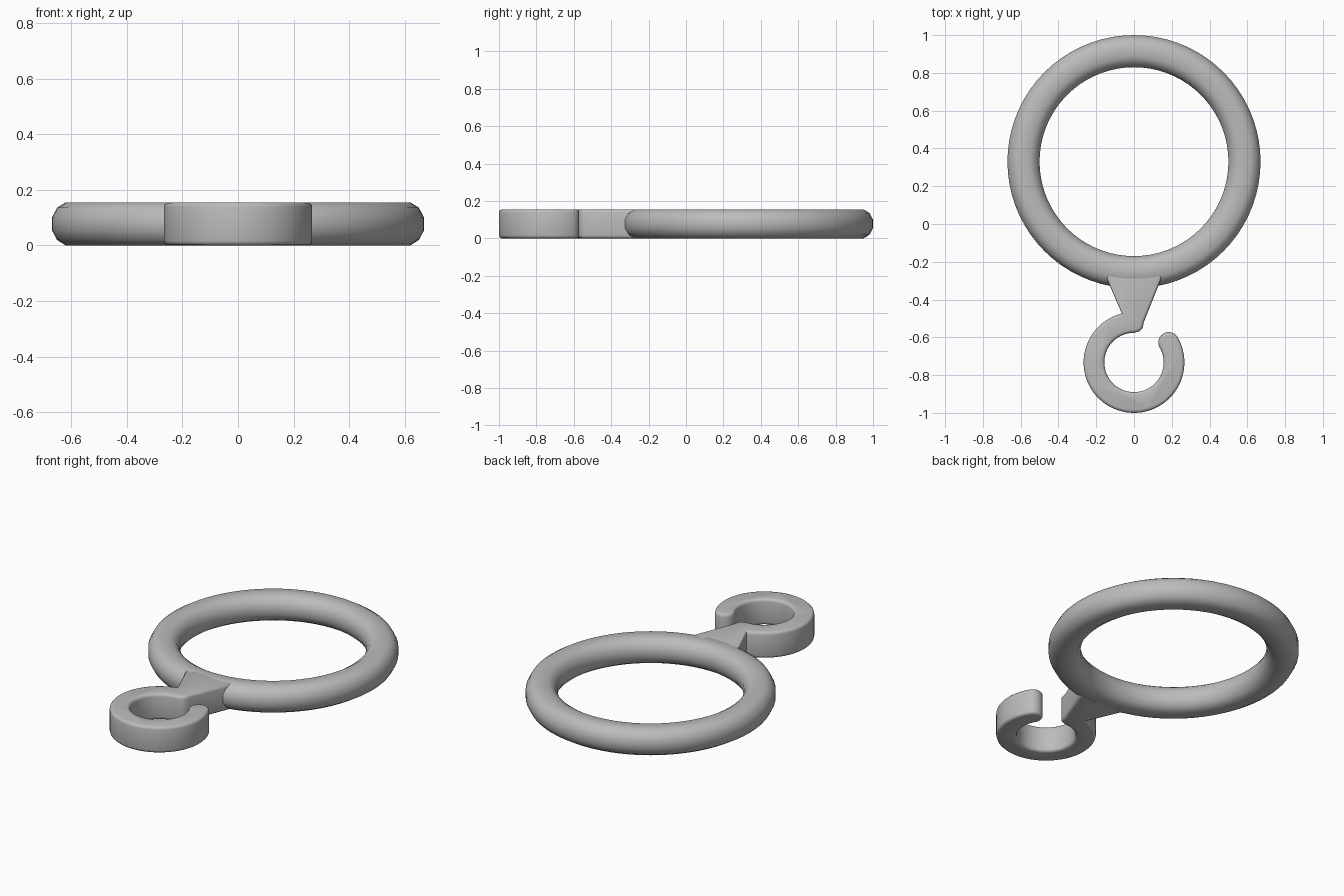
import bpy
import bmesh
from math import cos, sin, radians, pi

cube = bpy.data.objects.get("Cube")
if cube:
    bpy.data.objects.remove(cube, do_unlink=True)

HEIGHT = 0.155
MID = HEIGHT / 2

grey = bpy.data.materials.new("plain grey")
grey.use_nodes = True
COLOUR = (0.5, 0.5, 0.5, 1)
grey.diffuse_color = COLOUR
grey.node_tree.nodes["Principled BSDF"].inputs["Base Color"].default_value = COLOUR


def add_object(name, bm):
    bmesh.ops.recalc_face_normals(bm, faces=bm.faces)
    mesh = bpy.data.meshes.new(name)
    bm.to_mesh(mesh)
    bm.free()
    mesh.materials.append(grey)
    obj = bpy.data.objects.new(name, mesh)
    bpy.context.collection.objects.link(obj)
    return obj


def smooth(obj, degrees):
    bpy.ops.object.select_all(action="DESELECT")
    obj.select_set(True)
    bpy.context.view_layer.objects.active = obj
    bpy.ops.object.shade_smooth_by_angle(angle=radians(degrees))


def arc(cx, cy, radius, start, end, steps):
    angles = [radians(start + (end - start) * i / steps) for i in range(steps + 1)]
    return [(cx + radius * cos(a), cy + radius * sin(a)) for a in angles]


# Large ring: flat-topped rounded section swept around the centre
quarter = [(0.085, 0.022), (0.066, 0.058), (0.035, MID)]
half = quarter + [(-x, z) for x, z in reversed(quarter)]
section = half + [(-x, -z) for x, z in half]
SEGMENTS = 72
bm = bmesh.new()
loops = []
for i in range(SEGMENTS):
    a = 2 * pi * i / SEGMENTS
    loops.append([bm.verts.new(((0.585 + x) * cos(a), 0.33 + (0.585 + x) * sin(a), MID + z))
                  for x, z in section])
for i in range(SEGMENTS):
    here, after = loops[i], loops[(i + 1) % SEGMENTS]
    for j in range(len(section)):
        k = (j + 1) % len(section)
        bm.faces.new((here[j], after[j], after[k], here[k]))
ring = add_object("large_ring", bm)
smooth(ring, 40)

# Open hook and tapered neck: one outline, extruded and softly bevelled
HOOK_Y, OUTER, INNER, TIP = -0.733, 0.267, 0.157, 30
tip_radius = (OUTER - INNER) / 2
tip_mid = (OUTER + INNER) / 2
tip_x = tip_mid * cos(radians(TIP))
tip_y = HOOK_Y + tip_mid * sin(radians(TIP))
outline = arc(0, HOOK_Y, OUTER, TIP, -256, 56)
outline += [(-0.15, -0.275), (-0.1, -0.25), (0.1, -0.25), (0.15, -0.275)]
outline += [(0.052, -0.52), (0.046, -0.55), (0.03, -0.568)]
outline += arc(0, HOOK_Y, INNER, -270, TIP, 56)
outline += arc(tip_x, tip_y, tip_radius, TIP + 180, TIP, 12)[1:-1]

bm = bmesh.new()
base = bm.faces.new([bm.verts.new((x, y, 0)) for x, y in outline])
top = bmesh.ops.extrude_face_region(bm, geom=[base])
bmesh.ops.translate(bm, vec=(0, 0, HEIGHT),
                    verts=[v for v in top["geom"] if isinstance(v, bmesh.types.BMVert)])
rims = [e for e in bm.edges if abs(e.verts[0].co.z - e.verts[1].co.z) < 0.001]
bmesh.ops.bevel(bm, geom=rims, offset=0.017, segments=3, profile=0.5,
                affect="EDGES", clamp_overlap=False)
hook = add_object("hook_and_neck", bm)
smooth(hook, 35)
